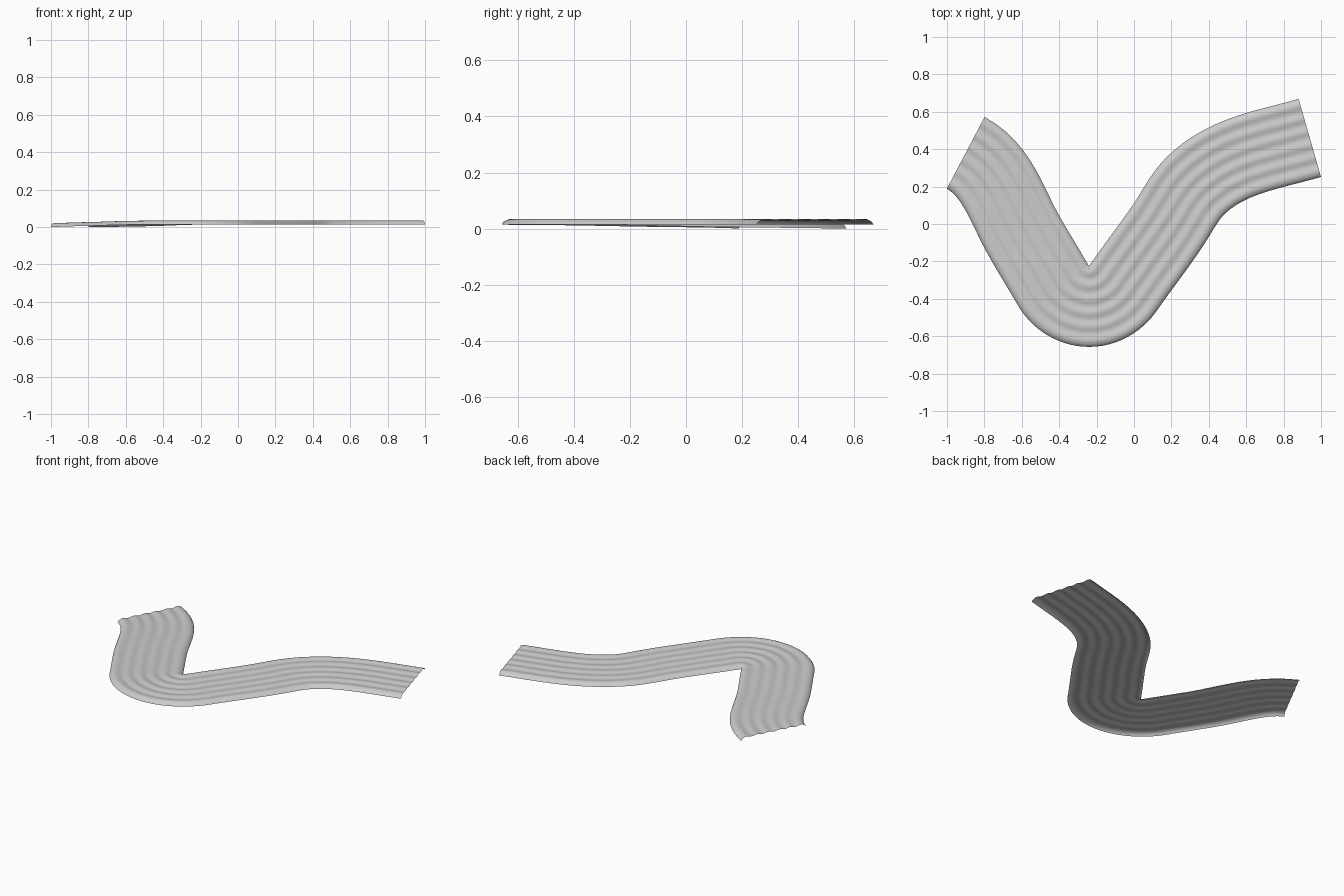
import bpy, bmesh, math
from mathutils import Vector
from mathutils.geometry import interpolate_bezier

if "Cube" in bpy.data.objects:
    bpy.data.objects.remove(bpy.data.objects["Cube"])

HALF_WIDTH = 0.217
RIDGES = 6
ACROSS = RIDGES * 10
STEPS = 12

# Centre line: position and heading at each bend
PATH = [
    ((-0.90, 0.38), (0.885, -0.465)),
    ((-0.59, -0.06), (0.49, -0.87)),
    ((-0.433, -0.326), (0.50, -0.865)),
    ((-0.24, -0.44), (1, 0)),
    ((-0.057, -0.341), (0.57, 0.82)),
    ((0.18, -0.01), (0.56, 0.83)),
    ((0.345, 0.22), (0.74, 0.67)),
    ((0.94, 0.46), (0.96, 0.275)),
]


def sample_path():
    points = []
    for (a, ta), (b, tb) in zip(PATH, PATH[1:]):
        a, b = Vector((*a, 0)), Vector((*b, 0))
        ta, tb = Vector((*ta, 0)).normalized(), Vector((*tb, 0)).normalized()
        reach = (b - a).length * 0.35
        part = interpolate_bezier(a, a + ta * reach, b - tb * reach, b, STEPS + 1)
        points += part if not points else part[1:]
    return points


def profile_height(offset):
    """Shallow ridges across the strip, with rounded, turned-down edges."""
    inset = min(1, (HALF_WIDTH - abs(offset)) / 0.03)
    shoulder = 0.015 * math.sqrt(max(0, 1 - (1 - inset) ** 2))
    phase = (offset + HALF_WIDTH) / (2 * HALF_WIDTH) * RIDGES
    return shoulder + 0.003 * (1 - math.cos(2 * math.pi * phase))


# Sweep the ridged profile along the centre line
points = sample_path()
bm = bmesh.new()
rows = []
for i, p in enumerate(points):
    if i == 0:
        heading = Vector((*PATH[0][1], 0))
    elif i == len(points) - 1:
        heading = Vector((*PATH[-1][1], 0))
    else:
        heading = points[i + 1] - points[i - 1]
    heading.normalize()
    side = Vector((-heading.y, heading.x, 0))
    # The strip climbs gently along its first leg
    climb = min(1, i / (3 * STEPS))
    base = 0.014 * math.sin(climb * math.pi / 2)
    row = []
    for j in range(ACROSS + 1):
        offset = HALF_WIDTH * (1 - 2 * j / ACROSS)
        co = p + side * offset
        co.z = base + profile_height(offset)
        row.append(bm.verts.new(co))
    rows.append(row)

for near, far in zip(rows, rows[1:]):
    for j in range(ACROSS):
        bm.faces.new((near[j], near[j + 1], far[j + 1], far[j]))

mesh = bpy.data.meshes.new("ridged_strip")
bm.to_mesh(mesh)
bm.free()
mesh.shade_smooth()

# Plain grey finish
grey = bpy.data.materials.new("light_grey")
grey.use_nodes = True
colour = (0.6, 0.6, 0.6, 1)
grey.diffuse_color = colour
grey.node_tree.nodes["Principled BSDF"].inputs["Base Color"].default_value = colour
mesh.materials.append(grey)

strip = bpy.data.objects.new("ridged_strip", mesh)
bpy.context.collection.objects.link(strip)
